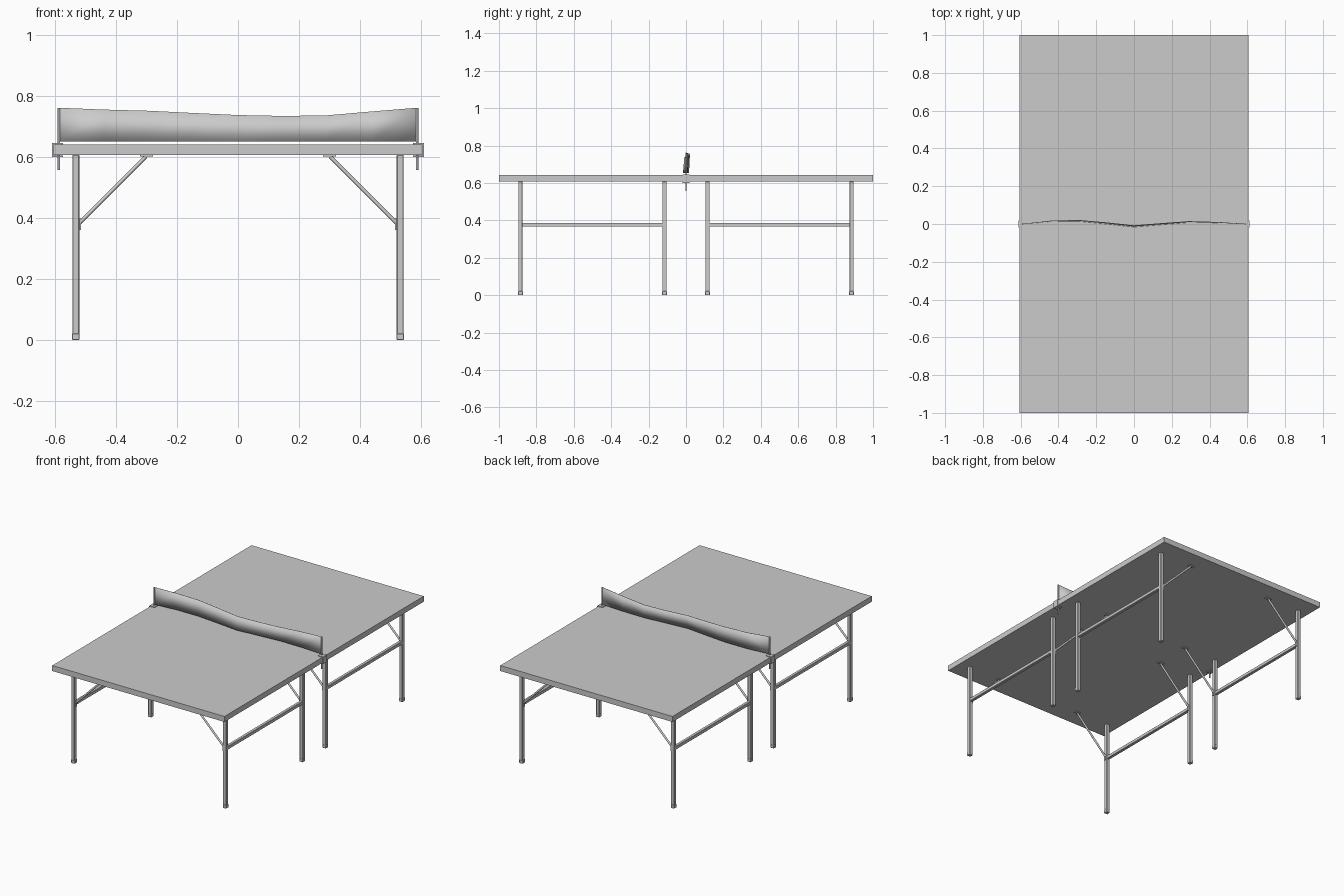
import bpy, bmesh
from math import cos, pi
from mathutils import Vector

if "Cube" in bpy.data.objects:
    bpy.data.objects.remove(bpy.data.objects["Cube"])


def box(name, lo, hi, bevel=0.0):
    me = bpy.data.meshes.new(name)
    bm = bmesh.new()
    bmesh.ops.create_cube(bm, size=1)
    lo, hi = Vector(lo), Vector(hi)
    for v in bm.verts:
        v.co = Vector((v.co[i] * abs(hi[i] - lo[i]) + (lo[i] + hi[i]) / 2 for i in range(3)))
    if bevel:
        bmesh.ops.bevel(bm, geom=bm.edges[:], offset=bevel, segments=1, affect='EDGES')
    bm.to_mesh(me)
    bm.free()
    ob = bpy.data.objects.new(name, me)
    bpy.context.collection.objects.link(ob)
    return ob


def rod(name, a, b, r, sides=12):
    a, b = Vector(a), Vector(b)
    bpy.ops.mesh.primitive_cylinder_add(vertices=sides, radius=r, depth=(b - a).length, location=(a + b) / 2)
    ob = bpy.context.object
    ob.name = name
    ob.rotation_euler = (b - a).to_track_quat('Z', 'Y').to_euler()
    bpy.ops.object.shade_smooth_by_angle()
    return ob


# Table top
box("table_top", (-0.605, -1, 0.607), (0.605, 1, 0.642))

for s, side in ((-1, "left"), (1, "right")):
    for e, end in ((-1, "front"), (1, "back")):
        tag = f"{side}_{end}"
        # Legs with feet, bolts and diagonal braces
        for y in (0.115, 0.885):
            yy = e * y
            box(f"leg_{tag}", (s * 0.5325 - 0.0115, yy - 0.0115, 0.004),
                (s * 0.5325 + 0.0115, yy + 0.0115, 0.607), 0.002)
            box(f"foot_{tag}", (s * 0.5325 - 0.0125, yy - 0.0125, 0),
                (s * 0.5325 + 0.0125, yy + 0.0125, 0.022), 0.002)
            rod(f"brace_{tag}", (s * 0.522, yy, 0.382), (s * 0.302, yy, 0.602), 0.006)
            box(f"brace_top_plate_{tag}", (s * 0.300 - 0.021, yy - 0.009, 0.602),
                (s * 0.300 + 0.021, yy + 0.009, 0.607))
            box(f"brace_leg_plate_{tag}", (s * 0.519 - 0.003, yy - 0.008, 0.36),
                (s * 0.519 + 0.003, yy + 0.008, 0.398))
        # Side rail between the two legs
        box(f"rail_{tag}", (s * 0.5325 - 0.010, e * 0.5 - 0.385, 0.366),
            (s * 0.5325 + 0.010, e * 0.5 + 0.385, 0.387), 0.002)

    # Net post and clamp around the table edge
    rod(f"net_post_{side}", (s * 0.588, 0, 0.642), (s * 0.588, 0, 0.762), 0.004)
    rod(f"clamp_screw_{side}", (s * 0.588, 0, 0.558), (s * 0.588, 0, 0.607), 0.004)
    box(f"clamp_upper_{side}", (s * 0.592 - 0.018, -0.018, 0.642), (s * 0.592 + 0.018, 0.018, 0.646))
    box(f"clamp_lower_{side}", (s * 0.592 - 0.018, -0.018, 0.601), (s * 0.592 + 0.018, 0.018, 0.606))
    box(f"clamp_back_{side}", (s * 0.608 - 0.003, -0.018, 0.603), (s * 0.608 + 0.003, 0.018, 0.644))

# Net: sagging top edge and a gentle sideways wave
path = [(-0.588, 0.0, 0.762), (-0.44, 0.017, 0.756), (-0.29, 0.02, 0.752), (-0.15, 0.008, 0.745),
        (0.0, -0.008, 0.738), (0.15, 0.004, 0.735), (0.29, 0.014, 0.737), (0.44, 0.01, 0.75),
        (0.588, 0.0, 0.762)]
bm = bmesh.new()
rows = []
for x, y, z in path:
    lean = 0.007 * max(0.0, cos(x * pi / 1.176))
    rows.append((bm.verts.new((x, y - lean, 0.652)), bm.verts.new((x, y, z))))
for a, b in zip(rows, rows[1:]):
    bm.faces.new((a[0], b[0], b[1], a[1]))
me = bpy.data.meshes.new("net")
bm.to_mesh(me)
bm.free()
net = bpy.data.objects.new("net", me)
bpy.context.collection.objects.link(net)
sol = net.modifiers.new("thickness", 'SOLIDIFY')
sol.thickness = 0.002
sol.offset = 0
for p in me.polygons:
    p.use_smooth = True
